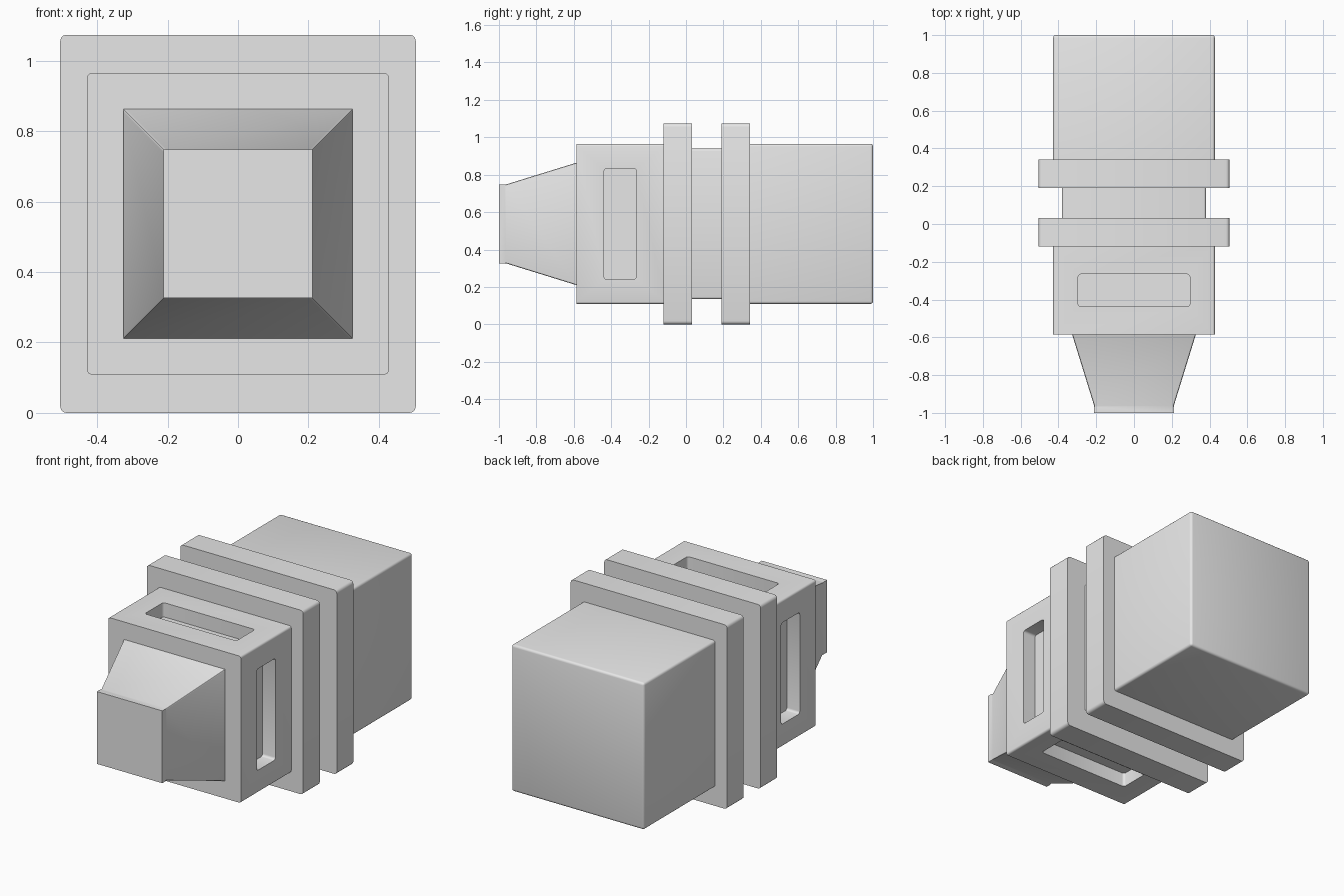
import bpy, bmesh
from math import pi
from mathutils import Matrix, Vector

cube = bpy.data.objects.get("Cube")
if cube:
    bpy.data.objects.remove(cube, do_unlink=True)

CENTRE_Z = 0.537

grey = bpy.data.materials.new("plain_grey")
grey.use_nodes = True
grey.diffuse_color = (0.8, 0.8, 0.8, 1)
grey.node_tree.nodes["Principled BSDF"].inputs["Base Color"].default_value = (0.8, 0.8, 0.8, 1)


def make_object(name, bm):
    bmesh.ops.recalc_face_normals(bm, faces=bm.faces)
    mesh = bpy.data.meshes.new(name)
    bm.to_mesh(mesh)
    bm.free()
    mesh.materials.append(grey)
    obj = bpy.data.objects.new(name, mesh)
    bpy.context.collection.objects.link(obj)
    return obj


def block(name, y0, y1, half_x, half_z, radius, round_back=False):
    """Box along y with softened long edges and, optionally, a softened back rim."""
    bm = bmesh.new()
    bmesh.ops.create_cube(bm, size=2)
    for v in bm.verts:
        v.co = (v.co.x * half_x, y0 if v.co.y < 0 else y1, CENTRE_Z + v.co.z * half_z)
    edges = [e for e in bm.edges
             if abs(e.verts[0].co.y - e.verts[1].co.y) > 0.01
             or (round_back and e.verts[0].co.y > y1 - 0.01)]
    bmesh.ops.bevel(bm, geom=edges, offset=radius, segments=3, profile=0.5, affect='EDGES')
    return make_object(name, bm)


# Main sections from front to back
front_body = block("front_body", -0.585, -0.11, 0.428, 0.428, 0.012)
parts = [
    front_body,
    block("front_flange", -0.12, 0.033, 0.505, 0.537, 0.018),
    block("neck", 0.02, 0.2, 0.381, 0.402, 0.012),
    block("rear_flange", 0.19, 0.342, 0.505, 0.537, 0.018),
    block("rear_body", 0.33, 1.0, 0.428, 0.428, 0.014, True),
]

# Tapered nose with a short straight tip
bm = bmesh.new()
rings = []
for y, half in ((-0.575, 0.327), (-0.593, 0.325), (-0.962, 0.211), (-1.0, 0.211)):
    rings.append([bm.verts.new((sx * half, y, CENTRE_Z + sz * half))
                  for sx, sz in ((-1, -1), (1, -1), (1, 1), (-1, 1))])
for a, b in zip(rings, rings[1:]):
    for i in range(4):
        j = (i + 1) % 4
        bm.faces.new((a[i], a[j], b[j], b[i]))
bm.faces.new(rings[0])
bm.faces.new(rings[-1])
slanted = [e for e in bm.edges if abs(e.verts[0].co.y - e.verts[1].co.y) > 0.1]
bmesh.ops.bevel(bm, geom=slanted, offset=0.008, segments=2, profile=0.5, affect='EDGES')
parts.append(make_object("nose", bm))

# Recessed slots on the four sides of the front body
for k in range(4):
    bm = bmesh.new()
    bmesh.ops.create_cube(bm, size=1)
    bmesh.ops.scale(bm, vec=Vector((0.592, 0.172, 0.2)), verts=bm.verts)
    upright = [e for e in bm.edges if abs(e.verts[0].co.z - e.verts[1].co.z) > 0.1]
    bmesh.ops.bevel(bm, geom=upright, offset=0.014, segments=3, profile=0.5, affect='EDGES')
    bm.transform(Matrix.Translation((0, 0, CENTRE_Z)) @ Matrix.Rotation(k * pi / 2, 4, 'Y')
                 @ Matrix.Translation((0, -0.352, 0.445)))
    cutter = make_object("slot_cutter", bm)
    cutter.hide_render = True
    cut = front_body.modifiers.new("slot", 'BOOLEAN')
    cut.operation = 'DIFFERENCE'
    cut.solver = 'EXACT'
    cut.object = cutter
    bpy.context.view_layer.objects.active = front_body
    bpy.ops.object.modifier_apply(modifier=cut.name)
    bpy.data.objects.remove(cutter, do_unlink=True)

# Smooth the softened edges, keep the rest crisp
bpy.ops.object.select_all(action='DESELECT')
for part in parts:
    part.select_set(True)
bpy.context.view_layer.objects.active = front_body
bpy.ops.object.shade_smooth_by_angle(angle=pi / 5)
